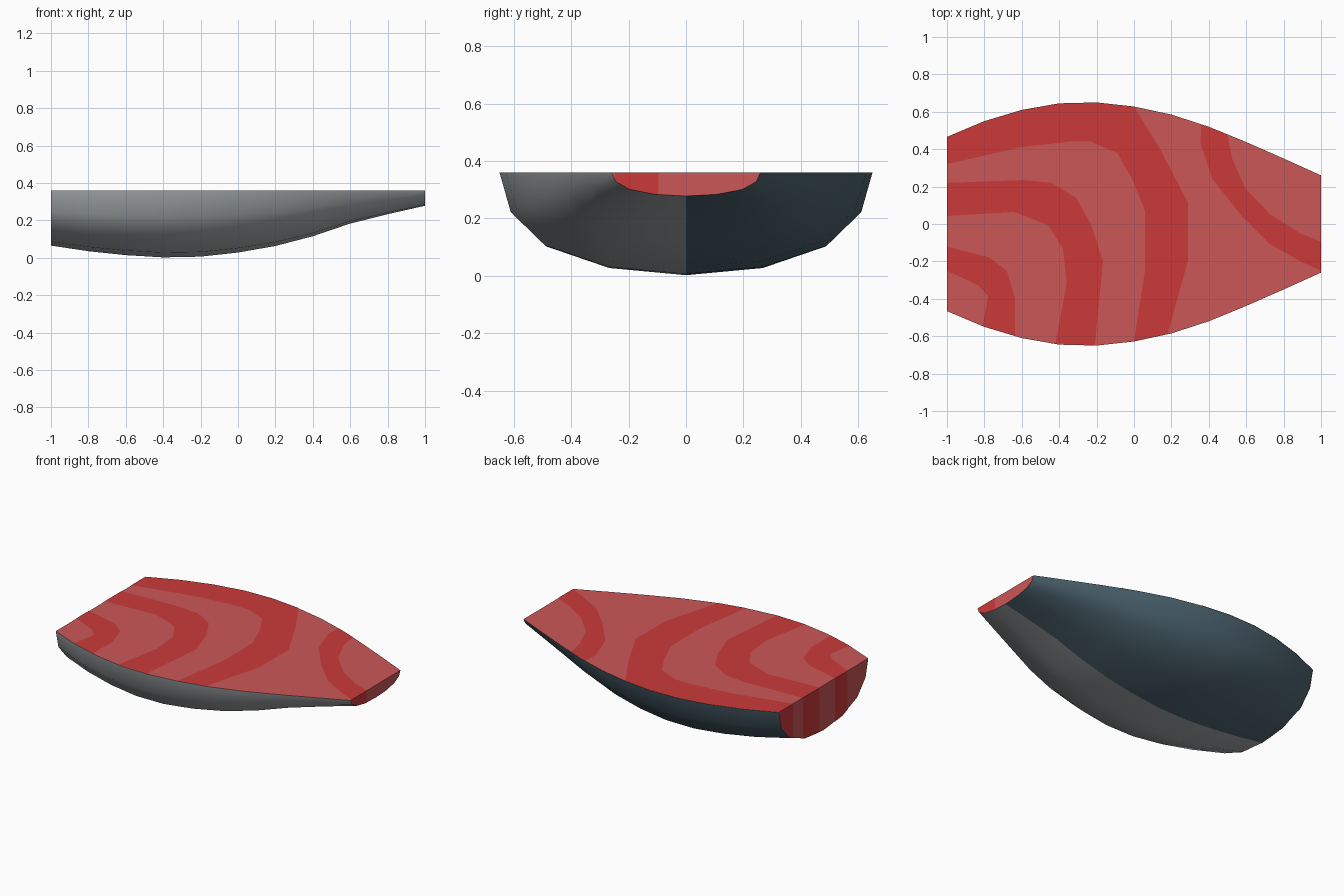
import bpy, bmesh
from mathutils import Vector

if "Cube" in bpy.data.objects:
    bpy.data.objects.remove(bpy.data.objects["Cube"])

TOP = 0.36
# half width and lowest height at eleven stations along x
WID = [.466, .55, .61, .645, .65, .628, .585, .52, .438, .35, .26]
BOT = [.065, .035, .014, .002, .006, .028, .063, .115, .183, .233, .278]
XS = [-1 + .2 * i for i in range(11)]
# unit half section: (share of width, share of depth), keel to rim
SEC = [(0, 1), (.415, .93), (.755, .72), (.94, .39), (1, 0)]


def material(name, rgb):
    m = bpy.data.materials.new(name)
    m.diffuse_color = (*rgb, 1)
    m.use_nodes = True
    m.node_tree.nodes["Principled BSDF"].inputs["Base Color"].default_value = m.diffuse_color
    return m


SILVER = material("silver skin", (.44, .47, .48))
BLUE = material("blue grey skin", (.075, .13, .165))
LIGHT = material("light red flesh", (.60, .095, .095))
DARK = material("dark red flesh", (.60, .042, .042))


def build(name, verts, faces, mat, smooth=False, facing=None):
    """Make one mesh object; facing turns flat faces towards a direction."""
    me = bpy.data.meshes.new(name)
    me.from_pydata(verts, [], faces)
    me.materials.append(mat)
    if facing:
        bm = bmesh.new()
        bm.from_mesh(me)
        bm.normal_update()
        for f in bm.faces:
            if f.normal.dot(Vector(facing)) < 0:
                f.normal_flip()
        bm.to_mesh(me)
        bm.free()
    for p in me.polygons:
        p.use_smooth = smooth
    ob = bpy.data.objects.new(name, me)
    bpy.context.collection.objects.link(ob)
    return ob


def section(i, side):
    return [(XS[i], side * a * WID[i], TOP - d * (TOP - BOT[i])) for a, d in SEC]


# curved skin, one half per colour
def skin(name, side, mat):
    n = len(SEC)
    verts = [v for i in range(len(XS)) for v in section(i, side)]
    faces = []
    for i in range(len(XS) - 1):
        for j in range(n - 1):
            q = [i * n + j, (i + 1) * n + j, (i + 1) * n + j + 1, i * n + j + 1]
            faces.append(q if side < 0 else q[::-1])
    build(name, verts, faces, mat, smooth=True)


skin("silver_skin", -1, SILVER)
skin("blue_skin", 1, BLUE)

# flat cut top
rim = [(x, w, TOP) for x, w in zip(XS, WID)]
rim += [(x, -w, TOP) for x, w in reversed(list(zip(XS, WID)))]
build("cut_top", rim, [range(len(rim))], LIGHT, facing=(0, 0, 1))


# upright cut ends, and slices of them between two y values
def end_slice(name, i, y0, y1, mat, lift=0):
    low = section(i, -1)[::-1] + section(i, 1)[1:]

    def z_at(y):
        for a, b in zip(low, low[1:]):
            if a[1] <= y <= b[1]:
                return a[2] + (b[2] - a[2]) * (y - a[1]) / (b[1] - a[1])
        return TOP
    ys = [y0] + [p[1] for p in low if y0 < p[1] < y1] + [y1]
    d = 1 if XS[i] > 0 else -1
    x = XS[i] + d * lift
    pts = [(x, y, z_at(y)) for y in ys]
    for y in (y1, y0):
        if z_at(y) < TOP - .001:
            pts.append((x, y, TOP))
    build(name, pts, [range(len(pts))], mat, facing=(d, 0, 0))


end_slice("cut_end_wide", 0, -WID[0], WID[0], LIGHT)
end_slice("cut_end_narrow", 10, -WID[10], WID[10], LIGHT)
for k, (a, b) in enumerate([(.32, WID[0]), (.045, .215), (-.25, -.12)]):
    end_slice(f"grain_end_wide_{k}", 0, a, b, DARK, .002)
end_slice("grain_end_narrow", 10, -.25, -.095, DARK, .002)

# dark grain bands on the top: outer edge, then inner edge
bands = {
    "grain_outer": (
        [(x, w) for x, w in zip(XS[:6], WID)] + [(.14, .40), (.29, .11), (.29, -.19), (.18, -.588)],
        [(-1, .32), (-.61, .41), (-.35, .44), (-.23, .44), (-.09, .38), (-.01, .24),
         (.06, .07), (.06, -.24), (0, -.626)]),
    "grain_middle": (
        [(-1, .22), (-.59, .235), (-.44, .22), (-.31, .14), (-.23, 0), (-.165, -.2), (-.21, -.648)],
        [(-1, .043), (-.64, .064), (-.46, -.005), (-.38, -.13), (-.36, -.32), (-.42, -.638)]),
    "grain_inner": (
        [(-1, -.12), (-.77, -.18), (-.68, -.25), (-.635, -.4), (-.635, -.598)],
        [(-1, -.25), (-.83, -.33), (-.78, -.385), (-.81, -.545)]),
    "grain_tip": (
        [(.36, .53), (.355, .43), (.42, .24), (.57, .05), (.73, -.11), (.89, -.2), (1, -.25)],
        [(.5, .478), (.525, .35), (.595, .19), (.73, .05), (.89, -.05), (1, -.095)]),
}
for name, (outer, inner) in bands.items():
    pts = [(x, y, TOP + .002) for x, y in outer + inner[::-1]]
    build(name, pts, [range(len(pts))], DARK, facing=(0, 0, 1))
